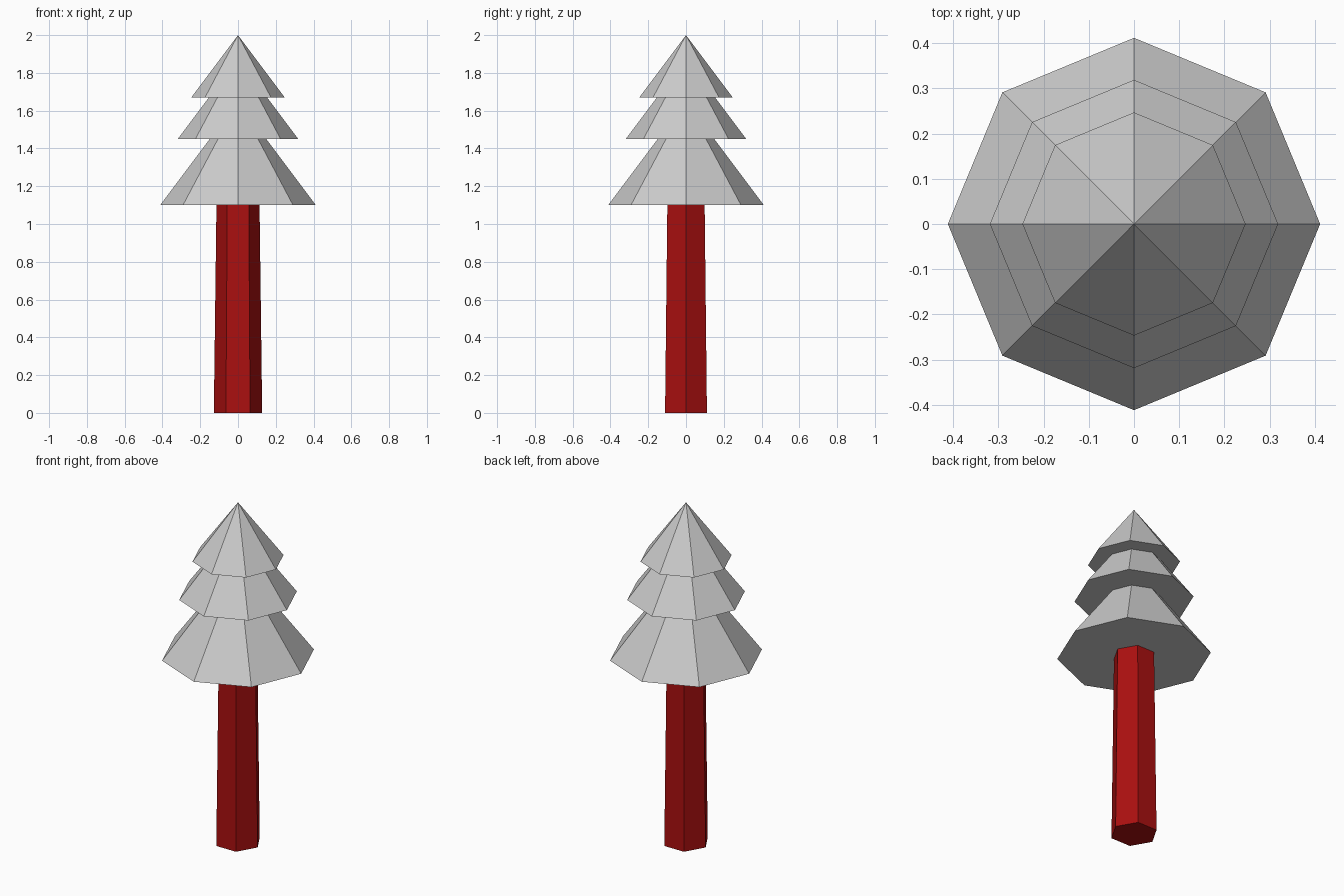
import bpy
import math

if "Cube" in bpy.data.objects:
    bpy.data.objects.remove(bpy.data.objects["Cube"])


def cone(name, sides, r_bottom, r_top, z0, z1, turn=0.0):
    """Flat-shaded upright cone or frustum between two heights."""
    bpy.ops.mesh.primitive_cone_add(
        vertices=sides, radius1=r_bottom, radius2=r_top,
        depth=z1 - z0, location=(0, 0, (z0 + z1) / 2), rotation=(0, 0, turn))
    obj = bpy.context.object
    obj.name = name
    return obj


# Tapered hexagonal trunk, corners on the x axis
trunk = cone("trunk", 6, 0.128, 0.114, 0.0, 1.10, math.radians(30))
bark = bpy.data.materials.new("bark_red")
bark.diffuse_color = (0.4, 0.005, 0.005, 1)
bark.use_nodes = True
bark.node_tree.nodes["Principled BSDF"].inputs["Base Color"].default_value = bark.diffuse_color
trunk.data.materials.append(bark)

# Three stacked octagonal foliage tiers: radius, base height, apex height
tiers = {
    "foliage_lower": (0.412, 1.10, 1.65),
    "foliage_middle": (0.319, 1.45, 1.875),
    "foliage_top": (0.247, 1.67, 2.00),
}
for name, (radius, base, apex) in tiers.items():
    cone(name, 8, radius, 0, base, apex)
